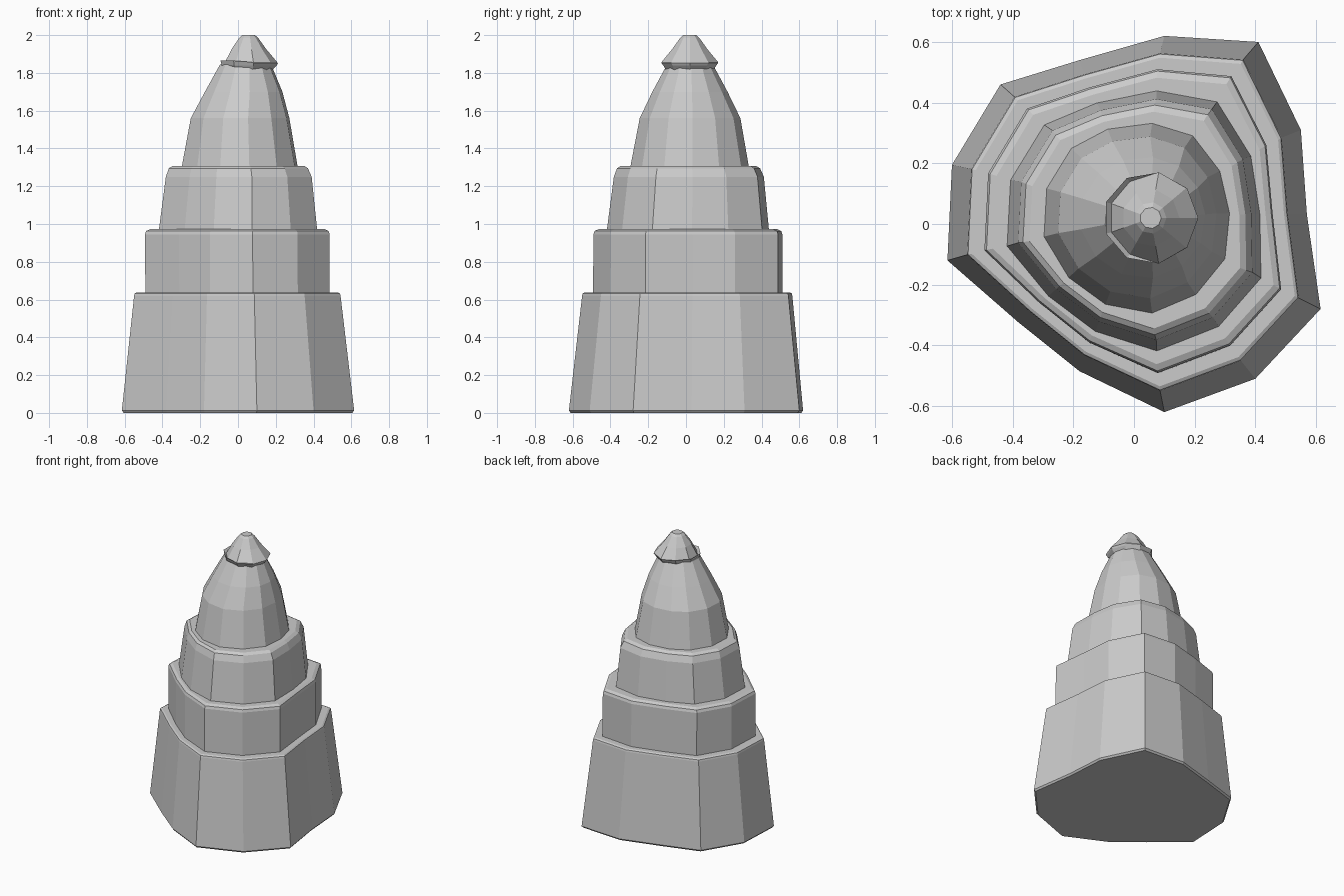
import bpy, bmesh, math

if "Cube" in bpy.data.objects:
    bpy.data.objects.remove(bpy.data.objects["Cube"])

# base outline of the rock, counted clockwise from the back
BASE = [(.10, .62), (.41, .60), (.55, .31), (.57, .03), (.615, -.28), (.40, -.51),
        (.10, -.62), (-.18, -.485), (-.38, -.325), (-.615, -.12), (-.60, .195),
        (-.44, .46), (-.18, .54)]


def ring(rnd, z, x0, x1, y0, y1):
    """Outline blended towards a circle, then fitted to the given bounds."""
    pts = []
    for x, y in BASE:
        a = math.atan2(y, x)
        pts.append((x / .615 * (1 - rnd) + math.cos(a) * rnd,
                    y / .62 * (1 - rnd) + math.sin(a) * rnd))
    xs, ys = [p[0] for p in pts], [p[1] for p in pts]
    fx = (x1 - x0) / (max(xs) - min(xs))
    fy = (y1 - y0) / (max(ys) - min(ys))
    return [(x0 + (x - min(xs)) * fx, y0 + (y - min(ys)) * fy, z) for x, y in pts]


def loft(name, rings):
    """Skin a stack of equal rings and close both ends."""
    bm = bmesh.new()
    rows = [[bm.verts.new(p) for p in r] for r in rings]
    n = len(rows[0])
    for a, b in zip(rows, rows[1:]):
        for i in range(n):
            j = (i + 1) % n
            bm.faces.new((a[i], a[j], b[j], b[i]))
    bm.faces.new(rows[0])
    bm.faces.new(rows[-1])
    bmesh.ops.recalc_face_normals(bm, faces=bm.faces)
    me = bpy.data.meshes.new(name)
    bm.to_mesh(me)
    bm.free()
    ob = bpy.data.objects.new(name, me)
    bpy.context.collection.objects.link(ob)
    return ob


# stepped tiers: roundness, z, x min, x max, y min, y max
TIERS = {
    "base_tier": [(0, 0, -.605, .605, -.61, .61), (0, .012, -.615, .615, -.62, .62),
                  (.04, .62, -.55, .543, -.55, .563), (.04, .632, -.547, .54, -.547, .56),
                  (.04, .638, -.535, .53, -.535, .548)],
    "second_tier": [(.1, .62, -.49, .485, -.492, .51), (.1, .945, -.493, .485, -.49, .51),
                    (.1, .963, -.486, .48, -.484, .504), (.1, .973, -.465, .46, -.462, .482)],
    "third_tier": [(.4, .96, -.42, .42, -.42, .44), (.4, 1.25, -.382, .39, -.382, .412),
                   (.4, 1.295, -.366, .37, -.365, .392), (.4, 1.308, -.345, .35, -.345, .37)],
    "upper_spire": [(.75, 1.29, -.30, .318, -.297, .335), (.8, 1.56, -.25, .272, -.245, .288),
                    (.9, 1.70, -.175, .235, -.178, .22), (1, 1.845, -.095, .175, -.10, .142)],
}
for name, rows in TIERS.items():
    loft(name, [ring(*r) for r in rows])

# pointed cap, its rim opening into a shallow pocket on the left side
CX, CY, N = .055, .02, 9
lower, lip, rim, inner, mid, tip = [], [], [], [], [], []
for i in range(N):
    a = math.radians(80 - 40 * i)
    c, s = math.cos(a), math.sin(a)
    left = c < .1
    lower.append((CX + .115 * c, CY + .12 * s, 1.805))
    lip.append((CX + .15 * c, CY + .143 * s, 1.84))
    rim.append((CX + .157 * c, CY + .152 * s, 1.865 if left else 1.852))
    k = .138 if left else .153
    inner.append((CX + k * c, CY + k * s, 1.845 if left else 1.856))
    mid.append((CX + .095 * c, CY + .095 * s, 1.925))
    tip.append((CX + .05 + (.052 * c - .05), CY + .052 * s, 1.985))
top = [(CX + .035 * math.cos(math.radians(80 - 40 * i)),
        CY + .035 * math.sin(math.radians(80 - 40 * i)), 2.0) for i in range(N)]
loft("spire_cap", [lower, lip, rim, inner, mid, tip, top])
